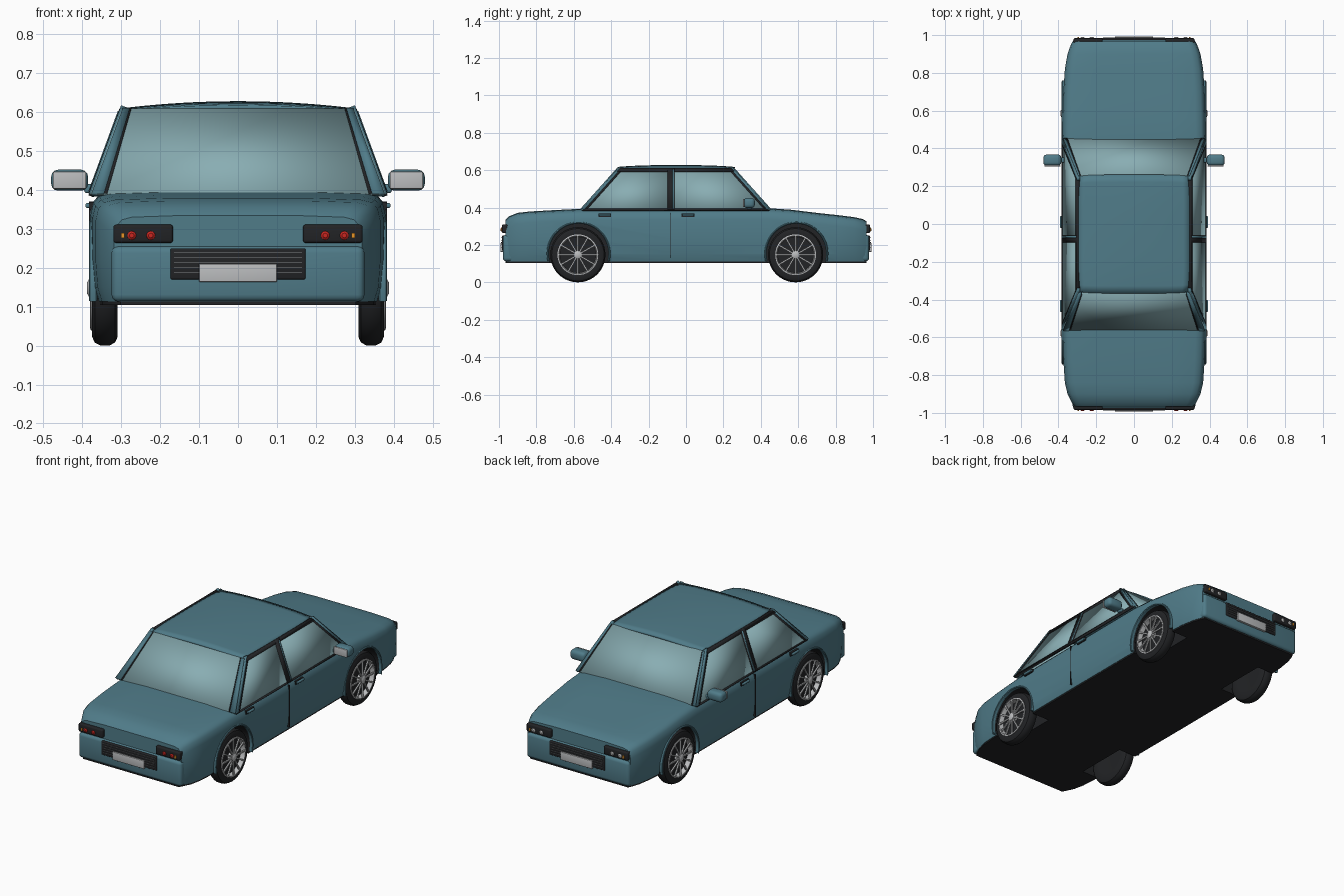
import bpy, bmesh, math
from mathutils import Matrix, Vector

if "Cube" in bpy.data.objects:
    bpy.data.objects.remove(bpy.data.objects["Cube"])


def material(name, r, g, b):
    m = bpy.data.materials.new(name)
    m.diffuse_color = (r, g, b, 1)
    m.use_nodes = True
    m.node_tree.nodes["Principled BSDF"].inputs["Base Color"].default_value = m.diffuse_color
    return m


TEAL = material("teal_paint", .08, .2, .25)
GLASS = material("window_glass", .25, .42, .45)
DARK = material("black_trim", .016, .017, .019)
GREY = material("grey_trim", .09, .095, .1)
SILVER = material("silver", .5, .51, .52)
RED = material("red_lens", .6, .02, .015)
AMBER = material("amber_lens", .8, .3, .02)
WHITE = material("white_lens", .85, .85, .85)


def finish(name, bm, mat, loc=(0, 0, 0)):
    bmesh.ops.recalc_face_normals(bm, faces=bm.faces)
    me = bpy.data.meshes.new(name)
    bm.to_mesh(me)
    bm.free()
    me.materials.append(mat)
    ob = bpy.data.objects.new(name, me)
    ob.location = loc
    bpy.context.collection.objects.link(ob)
    return ob


def loft(name, rings, mat, caps=True, loc=(0, 0, 0)):
    bm = bmesh.new()
    vs = [[bm.verts.new(p) for p in r] for r in rings]
    n = len(rings[0])
    for a, b in zip(vs, vs[1:]):
        for i in range(n):
            j = (i + 1) % n
            bm.faces.new((a[i], a[j], b[j], b[i]))
    if caps:
        bm.faces.new(vs[0])
        bm.faces.new(vs[-1])
    else:
        bmesh.ops.remove_doubles(bm, verts=bm.verts, dist=1e-5)
    return finish(name, bm, mat, loc)


def lathe(name, profile, mat, loc, axis='X', sides=40, caps=True):
    rings = []
    for h, r in profile:
        ring = []
        for k in range(sides):
            a = math.tau * k / sides
            c, d = r * math.cos(a), r * math.sin(a)
            ring.append((h, c, d) if axis == 'X' else (c, h, d))
        rings.append(ring)
    return loft(name, rings, mat, caps, loc)


def box(name, lo, hi, mat, bevel=0, seg=3):
    lo, hi = Vector(lo), Vector(hi)
    bm = bmesh.new()
    bmesh.ops.create_cube(bm, size=1, matrix=Matrix.Translation((lo + hi) / 2) @ Matrix.Diagonal((*(hi - lo), 1)))
    if bevel:
        bmesh.ops.bevel(bm, geom=bm.edges[:], offset=bevel, segments=seg, profile=.5, affect='EDGES')
    return finish(name, bm, mat)


def panel(name, pts, mat, thick):
    bm = bmesh.new()
    bm.faces.new([bm.verts.new(p) for p in pts])
    ob = finish(name, bm, mat)
    m = ob.modifiers.new("thickness", 'SOLIDIFY')
    m.thickness, m.offset = thick, 0
    return ob


# Lower body: cross-sections (y, half width, deck height) lofted lengthwise
STATIONS = [(-.965, .318, .335), (-.945, .33, .355), (-.9, .352, .373), (-.84, .366, .38),
            (-.72, .374, .387), (-.56, .379, .395), (0, .381, .396), (.44, .38, .398),
            (.56, .378, .39), (.7, .374, .373), (.82, .366, .36), (.9, .352, .35),
            (.945, .336, .34), (.965, .326, .328)]


def section(y, w, t):
    half = [(.5 * w, t - .001), (.86 * w, t - .005), (.94 * w, t - .012), (.98 * w, t - .028),
            (w, t - .06), (w, .22), (.985 * w, .15), (.955 * w, .113)]
    return [(x, y, z) for x, z in half] + [(-x, y, z) for x, z in reversed(half)]


body = loft("car_body", [section(*s) for s in STATIONS], TEAL)
floor = loft("underbody", [[(sx * .95 * w, y, z) for sx, z in ((1, .118), (1, .105), (-1, .105), (-1, .118))]
                           for y, w, t in STATIONS], DARK)

# Wheel arches cut through body and floor, lined in black
WHEELS_Y = (-.578, .586)
bm = bmesh.new()
for y in WHEELS_Y:
    for s in (-1, 1):
        bmesh.ops.create_cone(bm, cap_ends=True, segments=48, radius1=.162, radius2=.162, depth=.3,
                              matrix=Matrix.Translation((s * .4, y + .004, .155)) @ Matrix.Rotation(math.pi / 2, 4, 'Y'))
cutter = finish("arch_cutter", bm, DARK)
cutter.hide_render = True
for ob in (body, floor):
    m = ob.modifiers.new("arches", 'BOOLEAN')
    m.operation, m.object, m.solver = 'DIFFERENCE', cutter, 'EXACT'
    m.material_mode = 'TRANSFER'
    bpy.context.view_layer.objects.active = ob
    bpy.ops.object.modifier_apply(modifier=m.name)
bpy.data.objects.remove(cutter)

# Arch lips
for y in WHEELS_Y:
    for s in (-1, 1):
        rings = []
        for k in range(33):
            a = math.radians(-14 + 208 * k / 32)
            rings.append([(s * (.372 + .011 * math.cos(b)), y + .004 + (.165 + .006 * math.sin(b)) * math.cos(a),
                           .155 + (.165 + .006 * math.sin(b)) * math.sin(a))
                          for b in [math.tau * q / 8 for q in range(8)]])
        loft("wheel_arch_lip", rings, TEAL)

# Wheels: tyre, rim ring, hub and spokes
for y in WHEELS_Y:
    for s in (-1, 1):
        c = (s * .342, y, .148)
        lathe("tyre", [(s * h, r) for h, r in ((-.03, .09), (-.033, .125), (-.026, .14), (-.012, .1475), (.012, .1475),
                                               (.026, .14), (.033, .125), (.031, .106), (.012, .1))], DARK, c)
        lathe("rim", [(s * h, r) for h, r in ((.01, .109), (.036, .109), (.038, .102), (.012, .097), (.01, .109))],
              SILVER, c, caps=False)
        lathe("hub", [(s * h, r) for h, r in ((.01, .022), (.041, .022), (.046, .014))], SILVER, c, sides=20)
        bm = bmesh.new()
        for k in range(12):
            bmesh.ops.create_cube(bm, size=1, matrix=Matrix.Rotation(math.tau * k / 12, 4, 'X')
                                  @ Matrix.Translation((s * .034, 0, .06)) @ Matrix.Diagonal((.008, .008, .084, 1)))
        finish("spokes", bm, SILVER, c)


# Cabin: points on the sloping sides, given height fraction t
def side_x(t):
    return .376 - .08 * t


def height(t):
    return .388 + .218 * t


def rear_y(t):
    return -.56 + .195 * t


def front_y(t):
    return .45 - .195 * t


def side_panel(name, s, y0, y1, t0, t1, mat, thick):
    corners = ((y0, t0), (y1, t0), (y1, t1), (y0, t1))
    return panel(name, [(s * side_x(t), y(t) if callable(y) else y, height(t)) for y, t in corners], mat, thick)


for name, edge in (("rear_window", rear_y), ("windshield", front_y)):
    panel(name, [(sx * (side_x(t) - .012), edge(t), height(t)) for sx, t in ((-1, 0), (1, 0), (1, 1), (-1, 1))],
          GLASS, .008)

for s in (-1, 1):
    side_panel("rear_side_window", s, rear_y, -.08, 0, 1, GLASS, .006)
    side_panel("front_side_window", s, -.08, front_y, 0, 1, GLASS, .006)
    side_panel("centre_pillar", s, -.098, -.062, 0, 1, DARK, .018)
    side_panel("centre_pillar_strip", s, -.073, -.064, .02, .97, TEAL, .022)
    side_panel("roof_rail", s, lambda t: rear_y(t) + .01, lambda t: front_y(t) - .01, .93, 1.02, DARK, .016)
    side_panel("window_sill", s, lambda t: rear_y(t) + .01, lambda t: front_y(t) - .01, -.02, .02, DARK, .014)
    for name, edge, d in (("rear", rear_y, 1), ("front", front_y, -1)):
        # painted pillar on the side, painted return on the glass face, black seal
        side_panel(name + "_pillar", s, edge, lambda t: edge(t) + d * .018, 0, 1.04, TEAL, .016)
        side_panel(name + "_pillar_seal", s, lambda t: edge(t) + d * .016, lambda t: edge(t) + d * .03, 0, 1, DARK, .014)
        wide = .032 if d > 0 else .016
        for part, a, b, mat, th in (("_pillar_face", 0, wide, TEAL, .014), ("_glass_seal", wide, wide + .008, DARK, .012)):
            panel(name + part, [(s * (side_x(t) - k * (1 - .45 * t)), edge(t), height(t))
                                for k, t in ((a, 0), (b, 0), (b, 1), (a, 1))], mat, th)

# Crowned roof
bm = bmesh.new()
bmesh.ops.create_grid(bm, x_segments=16, y_segments=16, size=1)
for v in bm.verts:
    u, w = v.co.x, v.co.y
    v.co = (u * (.298 - .008 * w ** 6), -.053 + w * (.314 - .008 * u ** 6),
            .606 + .018 * (1 - u * u) * (1 - .35 * w ** 2) + .004 * (1 - w ** 4))
roof = finish("roof", bm, TEAL)
m = roof.modifiers.new("thickness", 'SOLIDIFY')
m.thickness, m.offset = .014, -1

# Both ends: bumper, grille, plate and lamp clusters
for e, end in ((-1, "rear"), (1, "front")):
    def end_box(name, x0, x1, z0, z1, y0, y1, mat, bevel=0):
        return box(end + name, (x0, min(e * y0, e * y1), z0), (x1, max(e * y0, e * y1), z1), mat, bevel)

    end_box("_bumper", -.325, .325, .113, .256, .9, .979, TEAL, .018)
    end_box("_grille", -.174, .174, .17, .25, .95, .985, DARK, .005)
    for k in range(5):
        end_box("_grille_slat", -.165, .165, .186 + .013 * k, .189 + .013 * k, .98, .988, GREY)
    end_box("_number_plate", -.1, .1, .164, .21, .975, .992, SILVER, .002)
    for s in (-1, 1):
        xs = sorted((s * .167, s * .32))
        end_box("_lamp_housing", xs[0], xs[1], .264, .311, .93, .984, DARK, .007)
        for x in (.224, .273):
            lathe(end + "_lamp", [(e * .975, .012), (e * .987, .011), (e * .991, .006)],
                  RED if e < 0 else WHITE, (s * x, 0, .283), 'Y', 16)
        xs = sorted((s * .292, s * .3))
        end_box("_indicator", xs[0], xs[1], .276, .29, .975, .989, AMBER)

# Door handles, door seams and wing mirrors
for s in (-1, 1):
    def side_box(name, x0, x1, y0, y1, z0, z1, mat, bevel=0):
        xs = sorted((s * x0, s * x1))
        return box(name, (xs[0], y0, z0), (xs[1], y1, z1), mat, bevel)

    for y in (-.465, -.02):
        side_box("door_handle", .37, .392, y, y + .062, .354, .366, TEAL, .004)
        side_box("door_handle_recess", .37, .3825, y - .003, y + .065, .35, .369, DARK)
    side_box("door_seam", .37, .3822, -.083, -.079, .13, .37, DARK)
    side_box("wing_mirror", .385, .48, .308, .368, .398, .452, TEAL, .018)
    side_box("mirror_glass", .39, .475, .304, .312, .403, .447, SILVER, .003)
    side_box("mirror_arm", .355, .395, .325, .352, .392, .415, TEAL, .006)

# Smooth shading with crisp edges
bpy.ops.object.select_all(action='SELECT')
bpy.context.view_layer.objects.active = body
bpy.ops.object.shade_smooth_by_angle(angle=math.radians(35))
